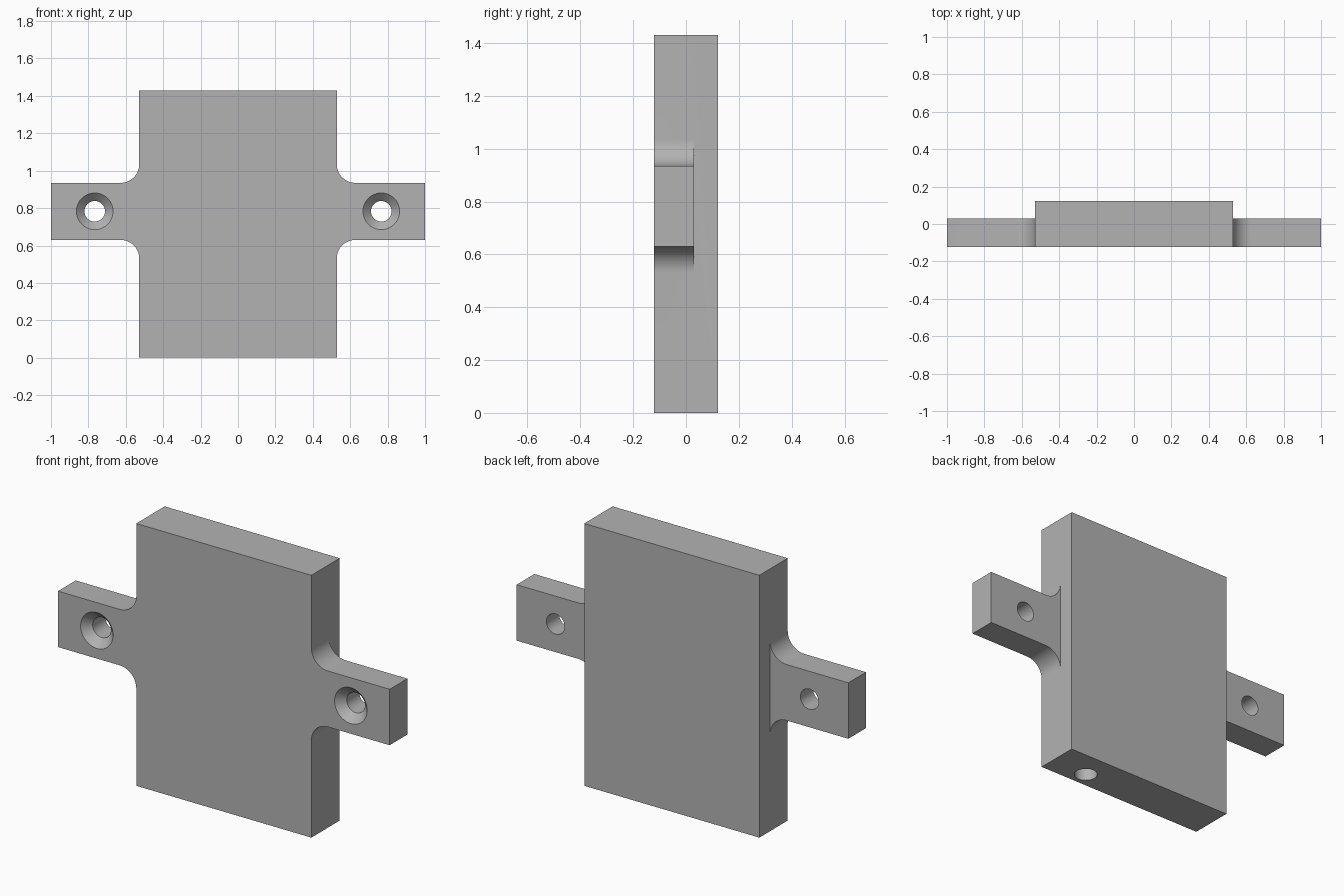
import bpy
import bmesh
from math import sin, cos, pi, radians
from mathutils import Matrix

if "Cube" in bpy.data.objects:
    bpy.data.objects.remove(bpy.data.objects["Cube"])

HALF_W, HEIGHT, HALF_D = 0.528, 1.43, 0.122
ARM_LOW, ARM_HIGH, ARM_BACK = 0.63, 0.935, 0.03
FILLET = 0.1
HOLE_X, HOLE_Z = 0.766, 0.783
BORE_R, SINK_R = 0.055, 0.098

grey = bpy.data.materials.new("plain grey")
grey.use_nodes = True
colour = (0.45, 0.45, 0.45, 1)
grey.diffuse_color = colour
grey.node_tree.nodes["Principled BSDF"].inputs["Base Color"].default_value = colour


def finish(name, bm):
    bmesh.ops.recalc_face_normals(bm, faces=bm.faces)
    mesh = bpy.data.meshes.new(name)
    bm.to_mesh(mesh)
    bm.free()
    mesh.materials.append(grey)
    obj = bpy.data.objects.new(name, mesh)
    bpy.context.collection.objects.link(obj)
    return obj


def extrude_profile(name, points, front, back):
    """Prism from (x, z) points, running from front to back along y."""
    bm = bmesh.new()
    face = bm.faces.new([bm.verts.new((x, front, z)) for x, z in points])
    result = bmesh.ops.extrude_face_region(bm, geom=[face])
    verts = [v for v in result["geom"] if isinstance(v, bmesh.types.BMVert)]
    bmesh.ops.translate(bm, verts=verts, vec=(0, back - front, 0))
    return finish(name, bm)


def turned(name, profile, matrix, sides=64):
    """Round solid from (radius, height) rings, placed by matrix."""
    bm = bmesh.new()
    rings = [[bm.verts.new((r * cos(2 * pi * i / sides), r * sin(2 * pi * i / sides), h))
              for i in range(sides)] for r, h in profile]
    for a, b in zip(rings, rings[1:]):
        for i in range(sides):
            j = (i + 1) % sides
            bm.faces.new((a[i], a[j], b[j], b[i]))
    bm.faces.new(rings[0])
    bm.faces.new(rings[-1])
    bm.transform(matrix)
    return finish(name, bm)


def combine(target, tool, operation):
    mod = target.modifiers.new(operation.lower(), 'BOOLEAN')
    mod.operation, mod.solver, mod.object = operation, 'EXACT', tool
    bpy.context.view_layer.objects.active = target
    bpy.ops.object.modifier_apply(modifier=mod.name)
    bpy.data.objects.remove(tool)


def arc(cx, cz, start, end, steps=16):
    return [(cx + FILLET * cos(radians(start + (end - start) * i / steps)),
             cz + FILLET * sin(radians(start + (end - start) * i / steps)))
            for i in range(steps + 1)]


# Front slab: plate outline with both filleted mounting arms
fx = HALF_W + FILLET
right_side = ([(HALF_W, 0)] + arc(fx, ARM_LOW - FILLET, 180, 90)
              + [(1, ARM_LOW), (1, ARM_HIGH)]
              + arc(fx, ARM_HIGH + FILLET, 270, 180) + [(HALF_W, HEIGHT)])
outline = right_side + [(-x, z) for x, z in reversed(right_side)]
plate = extrude_profile("mounting_plate", outline, -HALF_D, ARM_BACK)

# Full-depth body block
body = extrude_profile("body_block", [(-HALF_W, 0), (HALF_W, 0), (HALF_W, HEIGHT),
                                      (-HALF_W, HEIGHT)], -HALF_D, HALF_D)
combine(plate, body, 'UNION')

# Countersunk screw holes through the arms
flare = SINK_R - BORE_R
for side in (-1, 1):
    place = Matrix.Translation((side * HOLE_X, -HALF_D, HOLE_Z)) @ Matrix.Rotation(-pi / 2, 4, 'X')
    sink = turned("screw_hole_cutter",
                  [(SINK_R + 0.02, -0.02), (BORE_R, flare), (BORE_R, 0.2)], place)
    combine(plate, sink, 'DIFFERENCE')

# Blind hole in the underside
blind = turned("bottom_hole_cutter", [(0.06, -0.05), (0.06, 0.5)],
               Matrix.Translation((0.3, -0.035, 0)))
combine(plate, blind, 'DIFFERENCE')

# Smooth curved walls, crisp edges
plate.select_set(True)
bpy.context.view_layer.objects.active = plate
bpy.ops.object.shade_smooth_by_angle(angle=radians(30))
